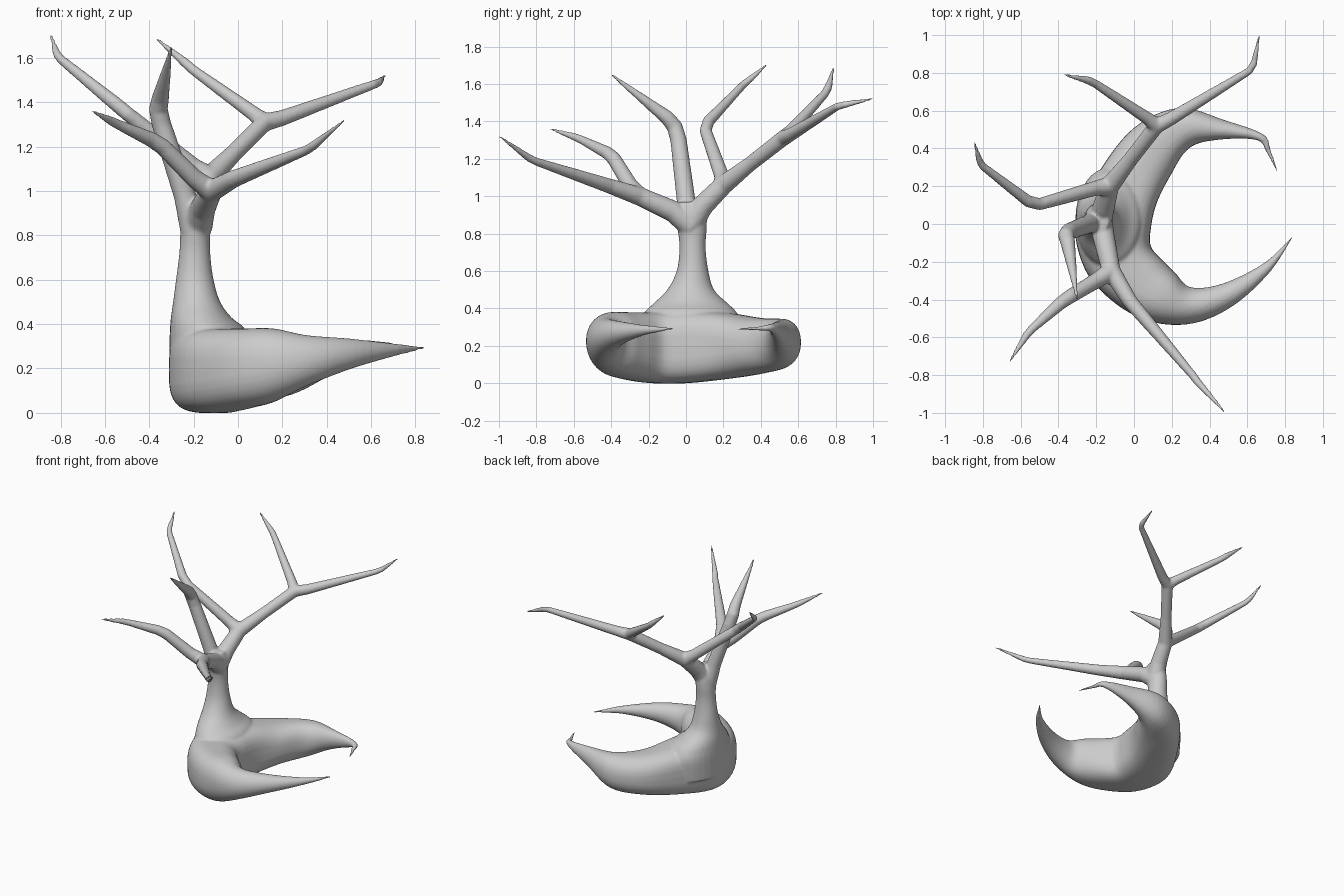
import bpy, bmesh, math
from mathutils import Vector

bm = bmesh.new()


def loft(rings):
    """Skin a closed tube through equal-sized rings of points."""
    loops = [[bm.verts.new(p) for p in r] for r in rings]
    n = len(loops[0])
    faces = [bm.faces.new((a[i], a[(i + 1) % n], b[(i + 1) % n], b[i]))
             for a, b in zip(loops, loops[1:]) for i in range(n)]
    faces += [bm.faces.new(loops[0][::-1]), bm.faces.new(loops[-1])]
    bmesh.ops.recalc_face_normals(bm, faces=faces)


def spline(rows, steps=6):
    """Catmull-Rom through rows of numbers."""
    out = []
    for k in range(len(rows) - 1):
        p = [rows[max(0, min(len(rows) - 1, k + d))] for d in (-1, 0, 1, 2)]
        for s in range(steps):
            t = s / steps
            out.append([b + 0.5 * t * (c - a + t * (2*a - 5*b + 4*c - d + t * (3*(b - c) + d - a)))
                        for a, b, c, d in zip(*p)])
    return out + [list(rows[-1])]


def power(v, e):
    return math.copysign(abs(v) ** e, v)


ANG = [i * math.tau / 32 for i in range(32)]


def branch(points):
    """Tapered round limb through (x, y, z, radius) points."""
    P = [Vector(p[:3]) for p in points]
    rings = []
    for k, p in enumerate(P):
        d1 = (p - P[k - 1]).normalized() if k else Vector()
        d2 = (P[k + 1] - p).normalized() if k < len(P) - 1 else Vector()
        t = (d1 + d2).normalized()
        up = Vector((0, 0, 1)) if k == 0 else u_prev
        u = (up - t * up.dot(t))
        if u.length < 0.1:
            u = t.orthogonal()
        u.normalize()
        u_prev = u
        v = t.cross(u)
        r = points[k][3]
        rings.append([p + r * (math.cos(a) * u + math.sin(a) * v) for a in ANG])
    loft(rings)


# Crescent base: outer x,y, inner x,y, bottom, top, squareness exponent
base = [
    (0.765, 0.272, 0.755, 0.272, 0.284, 0.296, 1),
    (0.725, 0.39, 0.70, 0.38, 0.28, 0.305, 1),
    (0.685, 0.475, 0.645, 0.445, 0.27, 0.32, 1),
    (0.48, 0.55, 0.44, 0.445, 0.19, 0.335, 1),
    (0.24, 0.615, 0.29, 0.40, 0.09, 0.345, 0.9),
    (0.0, 0.51, 0.19, 0.25, 0.05, 0.35, 0.8),
    (-0.19, 0.27, 0.12, 0.11, 0.02, 0.38, 0.65),
    (-0.31, 0.02, 0.09, -0.02, 0.0, 0.39, 0.6),
    (-0.26, -0.24, 0.09, -0.12, 0.0, 0.38, 0.65),
    (-0.10, -0.42, 0.16, -0.20, 0.02, 0.38, 0.75),
    (0.10, -0.52, 0.22, -0.26, 0.05, 0.38, 0.85),
    (0.32, -0.525, 0.30, -0.335, 0.12, 0.35, 1),
    (0.53, -0.43, 0.47, -0.315, 0.195, 0.335, 1),
    (0.72, -0.255, 0.69, -0.205, 0.255, 0.312, 1),
    (0.845, -0.065, 0.838, -0.062, 0.286, 0.298, 1),
]
rings = []
for ox, oy, ix, iy, z0, z1, e in spline(base):
    o, i = Vector((ox, oy, 0)), Vector((ix, iy, 0))
    c, h = (o + i) / 2, (o - i) / 2
    rings.append([c + h * power(math.cos(a), e) +
                  Vector((0, 0, (z0 + z1) / 2 + (z1 - z0) / 2 * power(math.sin(a), e)))
                  for a in ANG])
loft(rings)

# Flared trunk: z, x range, y range
trunk = [(0.15, -0.31, 0.04, -0.24, 0.28), (0.30, -0.31, 0.05, -0.25, 0.30),
         (0.38, -0.307, 0.03, -0.22, 0.27), (0.43, -0.303, -0.03, -0.17, 0.22),
         (0.50, -0.293, -0.08, -0.10, 0.15), (0.60, -0.28, -0.11, -0.05, 0.12),
         (0.72, -0.265, -0.125, -0.035, 0.105), (0.82, -0.26, -0.125, -0.045, 0.11),
         (0.90, -0.25, -0.115, -0.065, 0.11), (0.97, -0.22, -0.13, -0.035, 0.08)]
loft([[Vector(((x0 + x1) / 2 + (x1 - x0) / 2 * math.cos(a),
               (y0 + y1) / 2 + (y1 - y0) / 2 * math.sin(a), z)) for a in ANG]
      for z, x0, x1, y0, y1 in spline(trunk, 4)])

# Limbs: back pair (one forks again), front pair, single upright
fork_b = (-0.13, 0.20, 1.06, 0.052)
fork_c = (0.12, 0.52, 1.31, 0.042)
fork_f = (-0.12, -0.25, 1.0, 0.05)
limbs = [
    [(-0.18, 0.03, 0.86, 0.065), (-0.16, 0.09, 0.95, 0.058), fork_b, (-0.02, 0.34, 1.17, 0.040), fork_c,
     (0.20, 0.56, 1.33, 0.036), (0.61, 0.81, 1.48, 0.021), (0.635, 0.85, 1.49, 0.019), (0.664, 1.0, 1.522, 0.006)],
    [fork_c, (0.07, 0.56, 1.35, 0.034), (-0.20, 0.74, 1.545, 0.023), (-0.24, 0.76, 1.58, 0.022), (-0.37, 0.79, 1.69, 0.006)],
    [fork_b, (-0.20, 0.19, 1.11, 0.040), (-0.50, 0.105, 1.35, 0.033), (-0.56, 0.12, 1.40, 0.032),
     (-0.80, 0.305, 1.595, 0.021), (-0.818, 0.335, 1.62, 0.019), (-0.845, 0.435, 1.705, 0.006)],
    [(-0.18, 0.03, 0.84, 0.065), (-0.16, -0.07, 0.92, 0.058), fork_f, (-0.02, -0.41, 1.055, 0.040),
     (0.31, -0.80, 1.185, 0.022), (0.34, -0.84, 1.205, 0.021), (0.484, -1.0, 1.322, 0.006)],
    [fork_f, (-0.20, -0.30, 1.06, 0.042), (-0.34, -0.385, 1.20, 0.038), (-0.39, -0.42, 1.232, 0.035),
     (-0.54, -0.555, 1.30, 0.023), (-0.57, -0.59, 1.315, 0.021), (-0.66, -0.73, 1.362, 0.006)],
    [(-0.20, 0.02, 0.82, 0.060), (-0.24, 0.0, 0.98, 0.050), (-0.345, -0.04, 1.30, 0.044),
     (-0.36, -0.06, 1.37, 0.043), (-0.35, -0.10, 1.42, 0.039), (-0.30, -0.405, 1.655, 0.006)],
]
for limb in limbs:
    branch(limb)

# Fuse everything into one smooth tree
mesh = bpy.data.meshes.new("crescent_tree")
bm.to_mesh(mesh)
bm.free()
tree = bpy.data.objects.new("crescent_tree", mesh)
bpy.context.collection.objects.link(tree)
fuse = tree.modifiers.new("fuse", 'REMESH')
fuse.mode = 'VOXEL'
fuse.voxel_size = 0.009
fuse.use_smooth_shade = True
soften = tree.modifiers.new("soften", 'SMOOTH')
soften.factor = 0.5
soften.iterations = 6
